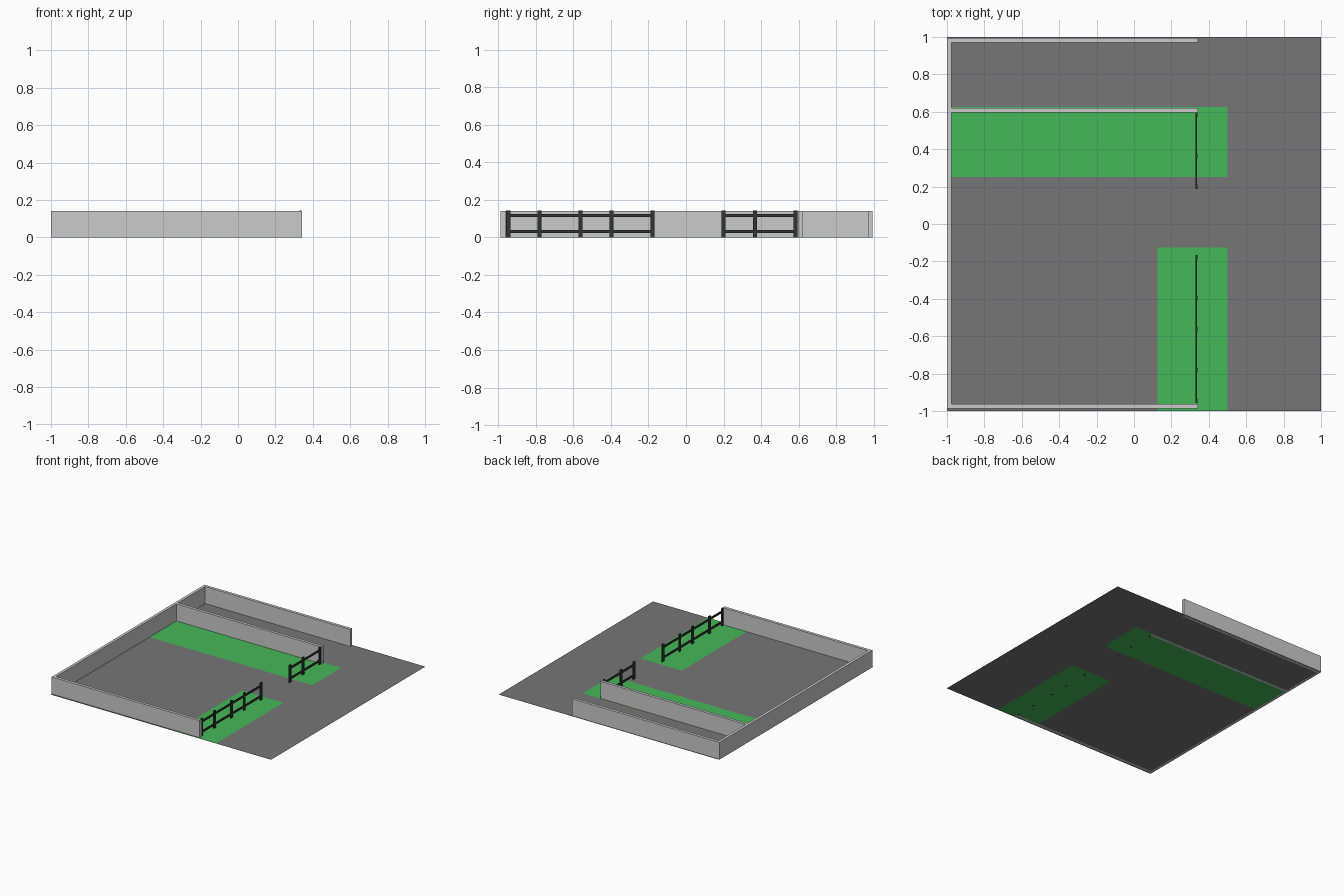
import bpy, bmesh

if "Cube" in bpy.data.objects:
    bpy.data.objects.remove(bpy.data.objects["Cube"])

WALL_H = 0.141
GROUND_Z = 0.001
FENCE_X = 0.334


def material(name, rgb):
    m = bpy.data.materials.new(name)
    m.diffuse_color = (*rgb, 1)
    m.use_nodes = True
    m.node_tree.nodes["Principled BSDF"].inputs["Base Color"].default_value = m.diffuse_color
    return m


def finish(bm, name, *mats):
    me = bpy.data.meshes.new(name)
    bm.to_mesh(me)
    bm.free()
    for m in mats:
        me.materials.append(m)
    ob = bpy.data.objects.new(name, me)
    bpy.context.collection.objects.link(ob)
    return ob


def add_box(bm, lo, hi):
    verts = bmesh.ops.create_cube(bm, size=1)["verts"]
    for v in verts:
        for i in range(3):
            v.co[i] = lo[i] if v.co[i] < 0 else hi[i]


asphalt = material("asphalt", (0.18, 0.18, 0.18))
grass = material("grass", (0.06, 0.48, 0.10))
iron = material("iron", (0.03, 0.035, 0.03))

# Ground sheet of square tiles, with two grass strips
bm = bmesh.new()
bmesh.ops.create_grid(bm, x_segments=16, y_segments=16, size=1)
for v in bm.verts:
    v.co.z = GROUND_Z
lawns = [(-1, 0.5, 0.25, 0.625), (0.125, 0.5, -1, -0.125)]
for f in bm.faces:
    c = f.calc_center_median()
    f.material_index = int(any(x0 < c.x < x1 and y0 < c.y < y1
                               for x0, x1, y0, y1 in lawns))
finish(bm, "ground", asphalt, grass)

# Low E-shaped wall: back run along the left edge with three arms
T = 0.024
left, inner, end = -1.0, -0.977, 0.341
arms = [-0.987, 0.597, 0.970]          # lower y of each arm
outline = [(left, arms[0])]
for y in arms:
    if y != arms[0]:
        outline.append((inner, y))
    outline += [(end, y), (end, y + T)]
    if y != arms[-1]:
        outline.append((inner, y + T))
outline.append((left, arms[-1] + T))
bm = bmesh.new()
base = bm.faces.new([bm.verts.new((x, y, 0)) for x, y in outline])
top = bmesh.ops.extrude_face_region(bm, geom=[base], use_keep_orig=True)["geom"]
for v in top:
    if isinstance(v, bmesh.types.BMVert):
        v.co.z = WALL_H
bmesh.ops.recalc_face_normals(bm, faces=bm.faces)
finish(bm, "boundary_wall")


# Two-rail fences on either side of the entrance
def fence(name, posts):
    bm = bmesh.new()
    for y in posts:
        add_box(bm, (FENCE_X - 0.005, y - 0.011, 0), (FENCE_X + 0.005, y + 0.011, 0.144))
    for z in (0.032, 0.117):
        add_box(bm, (FENCE_X - 0.004, posts[0], z - 0.008),
                (FENCE_X + 0.004, posts[-1], z + 0.008))
    finish(bm, name, iron)


fence("long_fence", [-0.947, -0.780, -0.563, -0.396, -0.178])
fence("short_fence", [0.199, 0.367, 0.583])
